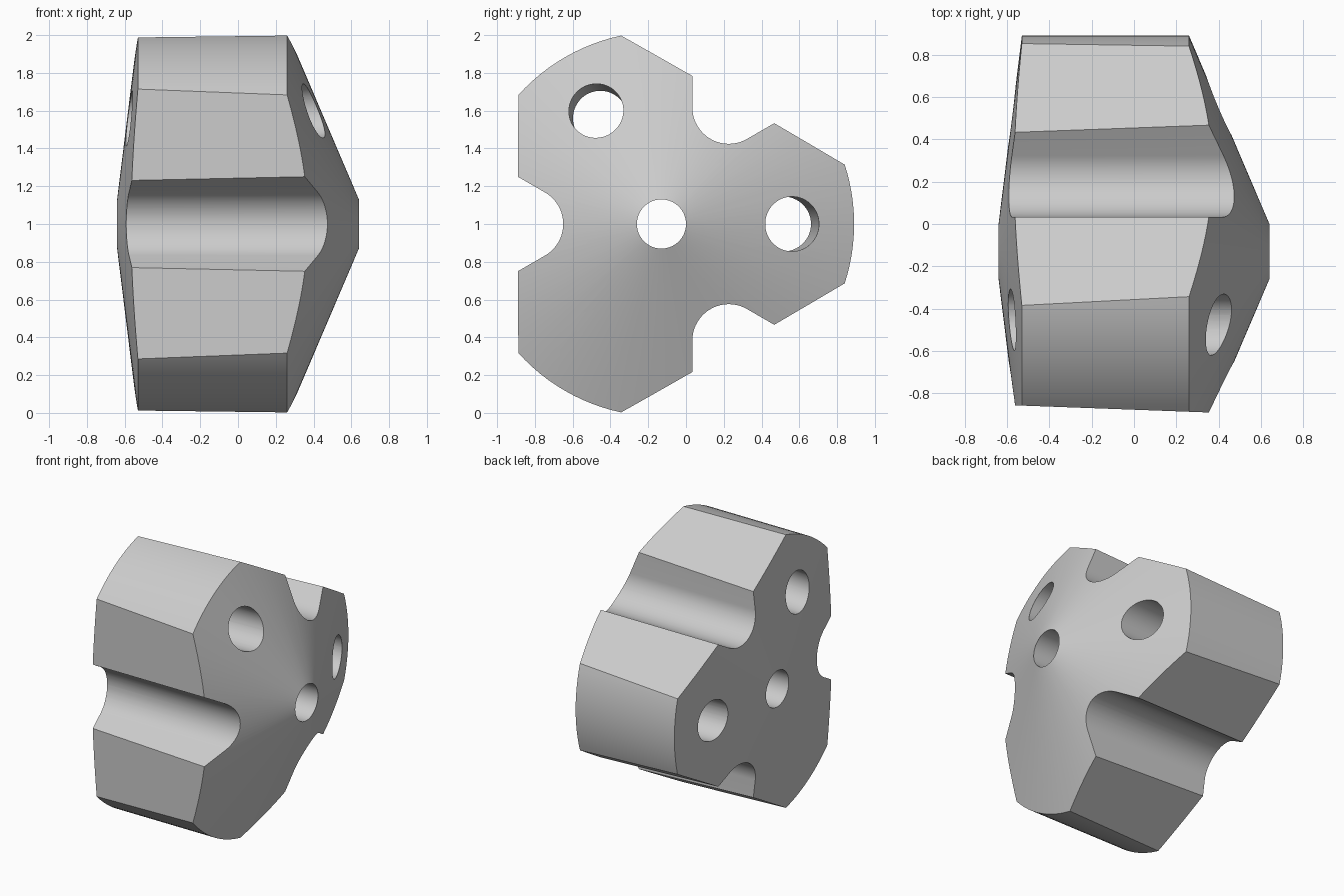
import bpy, bmesh, math
from mathutils import Matrix, Vector

if "Cube" in bpy.data.objects:
    bpy.data.objects.remove(bpy.data.objects["Cube"])

R = 1.02                                   # outer radius about the x axis
CENTRE = Vector((0, -0.13, 1.0))           # position of the body axis

metal = bpy.data.materials.new("plain grey")
metal.diffuse_color = (0.6, 0.6, 0.6, 1)
metal.use_nodes = True
metal.node_tree.nodes["Principled BSDF"].inputs["Base Color"].default_value = metal.diffuse_color


def make_object(name, bm):
    bmesh.ops.recalc_face_normals(bm, faces=bm.faces[:])
    mesh = bpy.data.meshes.new(name)
    bm.to_mesh(mesh)
    bm.free()
    ob = bpy.data.objects.new(name, mesh)
    bpy.context.collection.objects.link(ob)
    return ob


def prism(name, points, offset):
    """Solid between a 3D outline and its copy moved by offset."""
    bm = bmesh.new()
    face = bm.faces.new([bm.verts.new(p) for p in points])
    res = bmesh.ops.extrude_face_region(bm, geom=[face])
    moved = [g for g in res["geom"] if isinstance(g, bmesh.types.BMVert)]
    bmesh.ops.translate(bm, verts=moved, vec=offset)
    return make_object(name, bm)


def turned_ring(name, profile, segments):
    """Closed (x, radius) profile turned around the x axis."""
    bm = bmesh.new()
    rings = []
    for i in range(segments):
        a = 2 * math.pi * i / segments
        rings.append([bm.verts.new((x, r * math.cos(a), r * math.sin(a))) for x, r in profile])
    n = len(profile)
    for i in range(segments):
        a, b = rings[i], rings[(i + 1) % segments]
        for j in range(n):
            k = (j + 1) % n
            bm.faces.new((a[j], a[k], b[k], b[j]))
    return make_object(name, bm)


def cut(body, cutter):
    cutter.hide_render = True
    mod = body.modifiers.new("cut", "BOOLEAN")
    mod.operation = "DIFFERENCE"
    mod.solver = "EXACT"
    mod.object = cutter
    bpy.context.view_layer.update()
    bpy.context.view_layer.objects.active = body
    bpy.ops.object.modifier_apply(modifier=mod.name)
    bpy.data.objects.remove(cutter)


# Body: cylinder with a steep nose cone, a shallow rear cone and a centre bore
body = turned_ring("three_lobed_body",
                   [(-0.64, 0.13), (-0.53, R), (0.26, R), (0.64, 0.13)], 120)
body.data.materials.append(metal)

# Outline of a flared channel with a round bottom
apex, r = 0.327, 0.193
mid = apex + 2 * r
channel = [(-1, 1.3, (1.3 - apex) * math.tan(math.pi / 6))]
for i in range(25):
    a = math.radians(120 + 120 * i / 24)
    channel.append((-1, mid + r * math.cos(a), r * math.sin(a)))
channel.append((-1, 1.3, -(1.3 - apex) * math.tan(math.pi / 6)))

# Slightly tapered flat side, as a slab to remove
slope = 0.037
slab = [(x, u, -1.3) for x, u in
        ((-1, 0.759 - 1.31 * slope), (1, 0.759 + 0.69 * slope), (1, 1.6), (-1, 1.6))]

for k in range(3):
    # Flats and channels between the lobes
    turn = Matrix.Rotation(math.radians(60 + 120 * k), 4, "X")
    for name, outline, offset in (("flat_cutter", slab, (0, 0, 2.6)),
                                  ("channel_cutter", channel, (2, 0, 0))):
        cutter = prism(name, outline, offset)
        cutter.data.transform(turn)
        cut(body, cutter)

    # Tilted hole through each lobe
    bm = bmesh.new()
    bmesh.ops.create_cone(bm, cap_ends=True, segments=64, radius1=0.145,
                          radius2=0.145, depth=2)
    tilt = math.atan(0.047)
    place = (Matrix.Rotation(math.radians(120 * k), 4, "X")
             @ Matrix.Translation((-0.085, 0.669, 0))
             @ Matrix.Rotation(tilt, 4, "Z")
             @ Matrix.Rotation(math.pi / 2, 4, "Y"))
    bm.transform(place)
    cut(body, make_object("hole_cutter", bm))

# Smooth round surfaces, crisp edges
body.data.transform(Matrix.Translation(CENTRE))
bpy.ops.object.select_all(action="DESELECT")
body.select_set(True)
bpy.context.view_layer.objects.active = body
bpy.ops.object.shade_smooth_by_angle(angle=math.radians(30))
